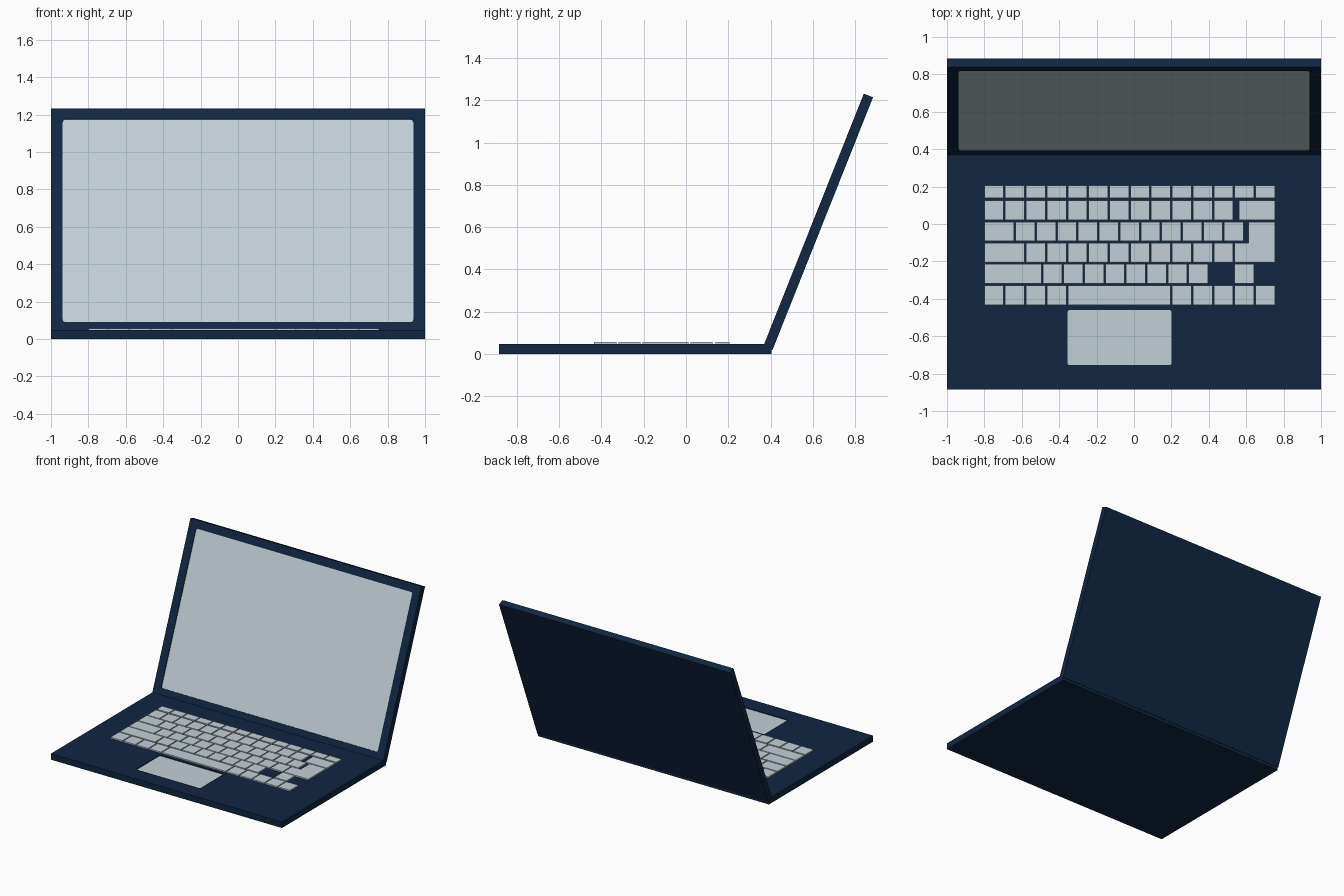
import bpy, bmesh, math

if "Cube" in bpy.data.objects:
    bpy.data.objects.remove(bpy.data.objects["Cube"])


def material(name, rgb):
    m = bpy.data.materials.new(name)
    m.diffuse_color = (*rgb, 1)
    m.use_nodes = True
    m.node_tree.nodes["Principled BSDF"].inputs["Base Color"].default_value = m.diffuse_color
    return m


NAVY = material("navy shell", (0.005, 0.020, 0.055))
PALE = material("pale grey blue", (0.54, 0.63, 0.68))


def rounded(x0, x1, y0, y1, r, n=4):
    """Outline of a rectangle with rounded corners."""
    pts = []
    for cx, cy, a in ((x1 - r, y1 - r, 0), (x0 + r, y1 - r, 90),
                      (x0 + r, y0 + r, 180), (x1 - r, y0 + r, 270)):
        for i in range(n + 1):
            t = math.radians(a + 90 * i / n)
            pts.append((cx + r * math.cos(t), cy + r * math.sin(t)))
    return pts


def rect(x0, x1, y0, y1):
    return [(x0, y0), (x1, y0), (x1, y1), (x0, y1)]


def slabs(name, outlines, z0, z1, mat):
    """One object made of flat outlines extruded from z0 to z1."""
    bm = bmesh.new()
    for pts in outlines:
        lo = [bm.verts.new((x, y, z0)) for x, y in pts]
        hi = [bm.verts.new((x, y, z1)) for x, y in pts]
        bm.faces.new(lo[::-1])
        bm.faces.new(hi)
        for i in range(len(pts)):
            j = (i + 1) % len(pts)
            bm.faces.new((lo[i], lo[j], hi[j], hi[i]))
    me = bpy.data.meshes.new(name)
    bm.to_mesh(me)
    bm.free()
    me.materials.append(mat)
    ob = bpy.data.objects.new(name, me)
    bpy.context.collection.objects.link(ob)
    return ob


def pocket(body, outline, floor, top):
    """Sink an outline into the top of a body."""
    cutter = slabs("cutter", [outline], floor, top + 0.05, NAVY)
    cutter.hide_render = True
    mod = body.modifiers.new("pocket", "BOOLEAN")
    mod.operation, mod.solver, mod.object = "DIFFERENCE", "EXACT", cutter
    bpy.context.view_layer.objects.active = body
    bpy.ops.object.modifier_apply(modifier=mod.name)
    bpy.data.objects.remove(cutter)


T = 0.047          # thickness of base and lid

# Base with sunken touchpad
base = slabs("base", [rect(-1, 1, -0.885, 0.403)], 0, T, NAVY)
pad = rounded(-0.355, 0.2, -0.755, -0.46, 0.012)
pocket(base, pad, T - 0.008, T)
slabs("touchpad", [pad], T - 0.0085, T - 0.006, PALE)

# Lid with sunken screen, modelled flat then tilted open at the hinge
lid = slabs("lid", [rect(-1, 1, 0, 1.285)], 0, T, NAVY)
glass = rounded(-0.937, 0.937, 0.058, 1.225, 0.014)
pocket(lid, glass, T - 0.008, T)
screen = slabs("screen", [glass], T - 0.0085, T - 0.006, PALE)
for ob in (lid, screen):
    ob.location = (0, 0.409, 0.02)
    ob.rotation_euler.x = math.radians(68.3)

# Keyboard: rows of key widths in key units, negative means an empty space
LEFT, PITCH, GAP = -0.80, 0.1115, 0.008
rows = [
    ("function_keys", 0.14, 0.205, [1] * 14),
    ("number_keys", 0.021, 0.126, [1] * 12 + [-0.22, 1.78]),
    ("upper_letter_keys", -0.091, 0.012, [1.5] + [1] * 11),
    ("middle_letter_keys", -0.206, -0.101, [2] + [1] * 10),
    ("lower_letter_keys", -0.318, -0.214, [2.8] + [1] * 8 + [-1.2, 1]),
    ("bottom_keys", -0.434, -0.329, [1] * 4 + [5] + [1] * 5),
]
for name, y0, y1, widths in rows:
    x, keys = LEFT, []
    for w in widths:
        if w > 0:
            keys.append(rect(x, x + w * PITCH - GAP, y0, y1))
        x += abs(w) * PITCH
    slabs(name, keys, T - 0.002, 0.057, PALE)

# Stepped return key across two rows
right = LEFT + 14 * PITCH - GAP
step = LEFT + 12 * PITCH
slabs("return_key", [[(step, -0.206), (right, -0.206), (right, 0.012),
                      (0.613, 0.012), (0.613, -0.101), (step, -0.101)]],
      T - 0.002, 0.057, PALE)
